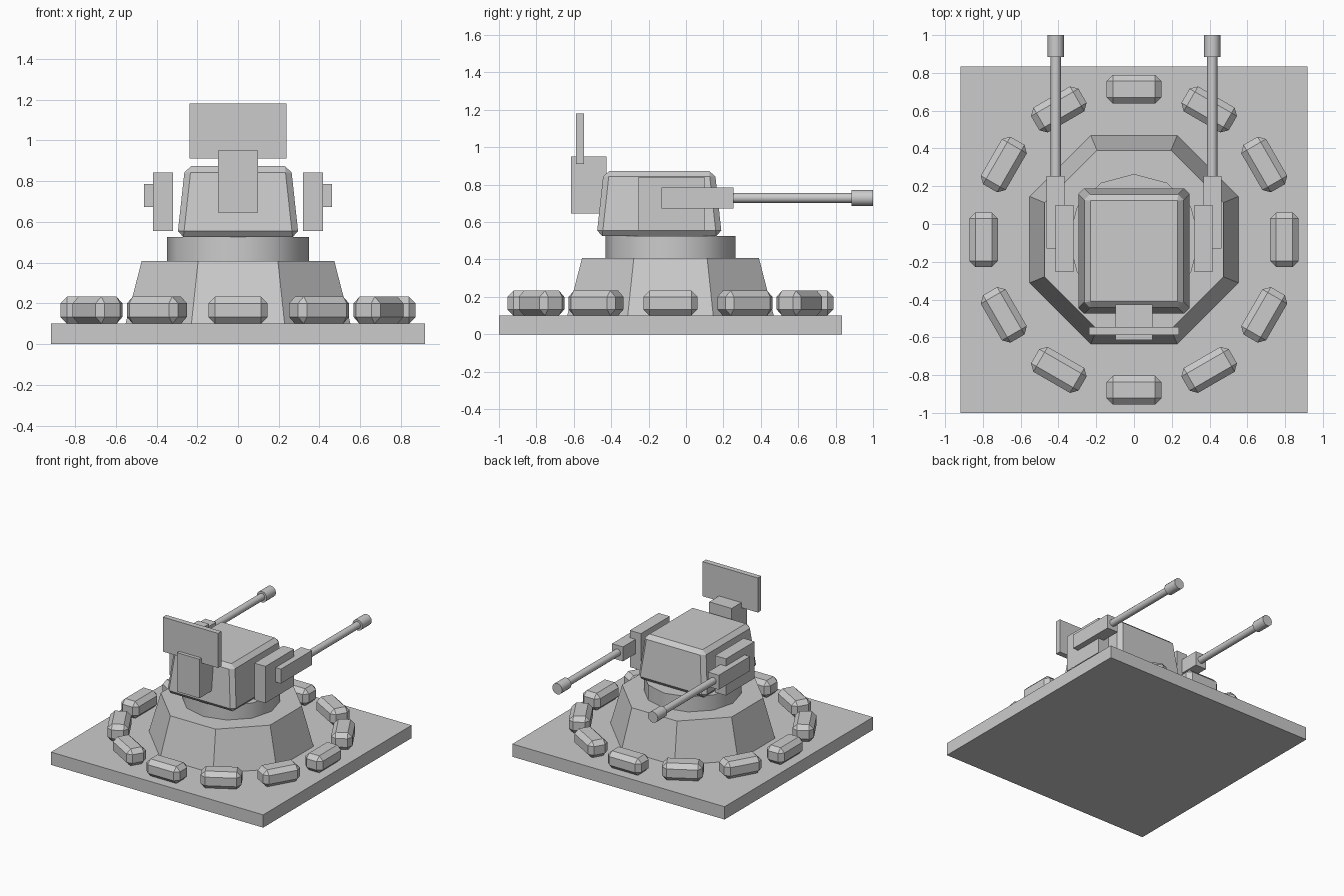
import bpy, bmesh, math
from mathutils import Matrix, Vector

cube = bpy.data.objects.get("Cube")
if cube:
    bpy.data.objects.remove(cube)

grey = bpy.data.materials.new("grey metal")
grey.use_nodes = True
COLOUR = (0.6, 0.6, 0.6, 1)
grey.diffuse_color = COLOUR
grey.node_tree.nodes["Principled BSDF"].inputs["Base Color"].default_value = COLOUR

CY = -0.083  # y of the emplacement's axis


def finish(name, bm, smooth=False):
    bmesh.ops.recalc_face_normals(bm, faces=bm.faces)
    mesh = bpy.data.meshes.new(name)
    bm.to_mesh(mesh)
    bm.free()
    mesh.materials.append(grey)
    ob = bpy.data.objects.new(name, mesh)
    bpy.context.collection.objects.link(ob)
    if smooth:
        bpy.ops.object.select_all(action="DESELECT")
        ob.select_set(True)
        bpy.context.view_layer.objects.active = ob
        bpy.ops.object.shade_smooth_by_angle(angle=math.radians(40))
    return ob


def box(name, x, y, z, taper=0, bevel=0, turn=None):
    """Box between ranges; the top is drawn in by taper, edges are chamfered."""
    bm = bmesh.new()
    bmesh.ops.create_cube(bm, size=2)
    mid = Vector([(a + b) / 2 for a, b in (x, y, z)])
    half = Vector([(b - a) / 2 for a, b in (x, y, z)])
    for v in bm.verts:
        inset = taper if v.co.z > 0 else 0
        v.co = mid + Vector((v.co.x * (half.x - inset),
                             v.co.y * (half.y - inset), v.co.z * half.z))
    if bevel:
        bmesh.ops.bevel(bm, geom=bm.edges[:], offset=bevel, segments=1,
                        affect="EDGES")
    if turn:
        bm.transform(turn)
    return finish(name, bm)


def drum(name, sides, r1, r2, length, matrix, smooth=True):
    """Cylinder or cone starting at the matrix origin and running along its z."""
    bm = bmesh.new()
    bmesh.ops.create_cone(bm, cap_ends=True, segments=sides, radius1=r1,
                          radius2=r2, depth=length,
                          matrix=matrix @ Matrix.Translation((0, 0, length / 2)))
    return finish(name, bm, smooth)


# Ground slab
box("base_slab", (-0.918, 0.918), (-1, 0.834), (0, 0.1))

# Eight-sided sloping pedestal with its flats facing the axes
k = 1 / math.cos(math.pi / 8)
drum("pedestal", 8, 0.552 * k, 0.473 * k, 0.307,
     Matrix.Translation((0, CY, 0.1)) @ Matrix.Rotation(math.pi / 8, 4, "Z"), False)

# Turning ring and turret body
drum("turret_ring", 12, 0.348, 0.348, 0.118, Matrix.Translation((0, CY, 0.407)))
box("turret", (-0.298, 0.298), (-0.478, 0.192), (0.525, 0.873), 0.038, 0.03)

# Ring of chamfered barrier blocks
for i in range(12):
    turn = Matrix.Translation((0, CY, 0)) @ Matrix.Rotation(i * math.pi / 6, 4, "Z")
    box(f"barrier_block_{i + 1}", (-0.145, 0.145), (0.72, 0.872), (0.1, 0.233),
        bevel=0.033, turn=turn)

# Sensor mount and panel
box("panel_mount", (-0.097, 0.097), (-0.615, -0.425), (0.645, 0.95))
box("sensor_panel", (-0.239, 0.239), (-0.588, -0.546), (0.91, 1.18))

# Guns on both sides
for side, s in (("left", 1), ("right", -1)):
    def span(a, b):
        return tuple(sorted((a * s, b * s)))
    box(f"{side}_side_plate", span(0.32, 0.416), (-0.255, 0.1), (0.555, 0.842))
    box(f"{side}_gun_body", span(0.367, 0.462), (-0.13, 0.255), (0.672, 0.785))
    along = Matrix.Rotation(-math.pi / 2, 4, "X")
    drum(f"{side}_barrel", 12, 0.027, 0.027, 0.65,
         Matrix.Translation((0.414 * s, 0.25, 0.729)) @ along)
    drum(f"{side}_muzzle", 12, 0.043, 0.043, 0.115,
         Matrix.Translation((0.414 * s, 0.885, 0.729)) @ along)
